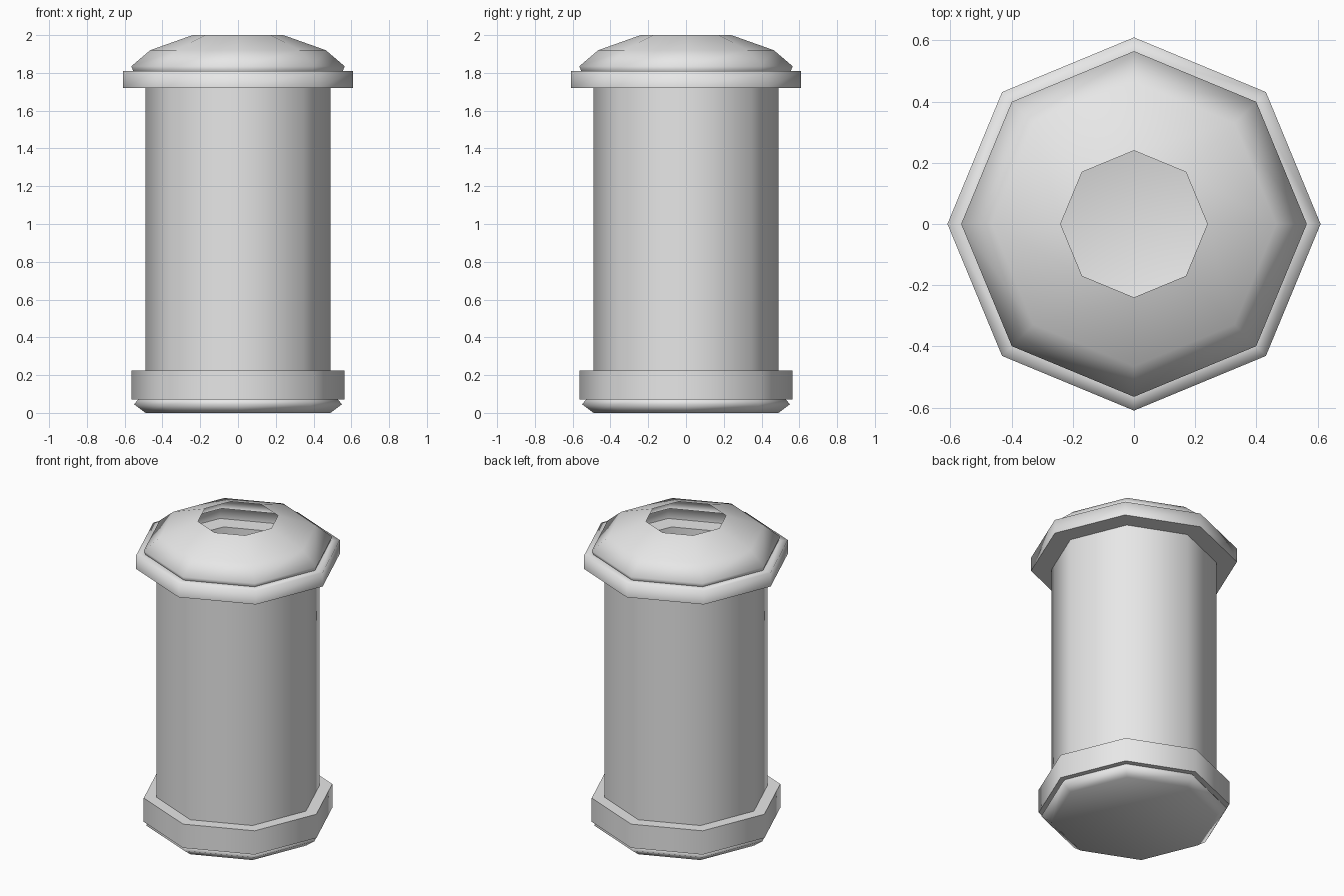
import bpy, bmesh
from math import cos, sin, tau

SIDES = 8

cube = bpy.data.objects.get("Cube")
if cube:
    bpy.data.objects.remove(cube, do_unlink=True)

grey = bpy.data.materials.new("light_grey")
grey.use_nodes = True
colour = (0.8, 0.8, 0.8, 1)
grey.diffuse_color = colour
grey.node_tree.nodes["Principled BSDF"].inputs["Base Color"].default_value = colour


def lathe(name, strips, capped=False):
    """Turn (radius, height) strips into an octagonal shell, smooth within each strip."""
    bm = bmesh.new()
    for strip in strips:
        rings = [[bm.verts.new((r * cos(tau * i / SIDES), r * sin(tau * i / SIDES), z))
                  for i in range(SIDES)] for r, z in strip]
        for low, high in zip(rings, rings[1:]):
            for i in range(SIDES):
                j = (i + 1) % SIDES
                bm.faces.new((low[i], low[j], high[j], high[i]))
        if capped:
            bm.faces.new(rings[0][::-1])
    for face in bm.faces:
        face.smooth = True
    mesh = bpy.data.meshes.new(name)
    bm.to_mesh(mesh)
    bm.free()
    mesh.materials.append(grey)
    obj = bpy.data.objects.new(name, mesh)
    bpy.context.collection.objects.link(obj)
    return obj


# Closed foot with a bevelled underside
lathe("foot", [[(0.49, 0), (0.55, 0.045), (0.53, 0.07)]], capped=True)

# Lower band: underside lip, side wall and upper ledge
lathe("base_band", [[(0.53, 0.07), (0.565, 0.07)],
                    [(0.565, 0.07), (0.565, 0.225)],
                    [(0.565, 0.225), (0.49, 0.225)]])

# Hollow main body
lathe("body", [[(0.49, 0.225), (0.49, 1.72)]])

# Collar: flat underside, side wall rolling softly onto its top
lathe("collar", [[(0.49, 1.72), (0.61, 1.72)],
                 [(0.61, 1.72), (0.61, 1.81), (0.555, 1.81)]])

# Domed lid with an open hole in the middle
lathe("lid", [[(0.555, 1.81), (0.565, 1.835), (0.465, 1.92), (0.24, 2.0)]])
